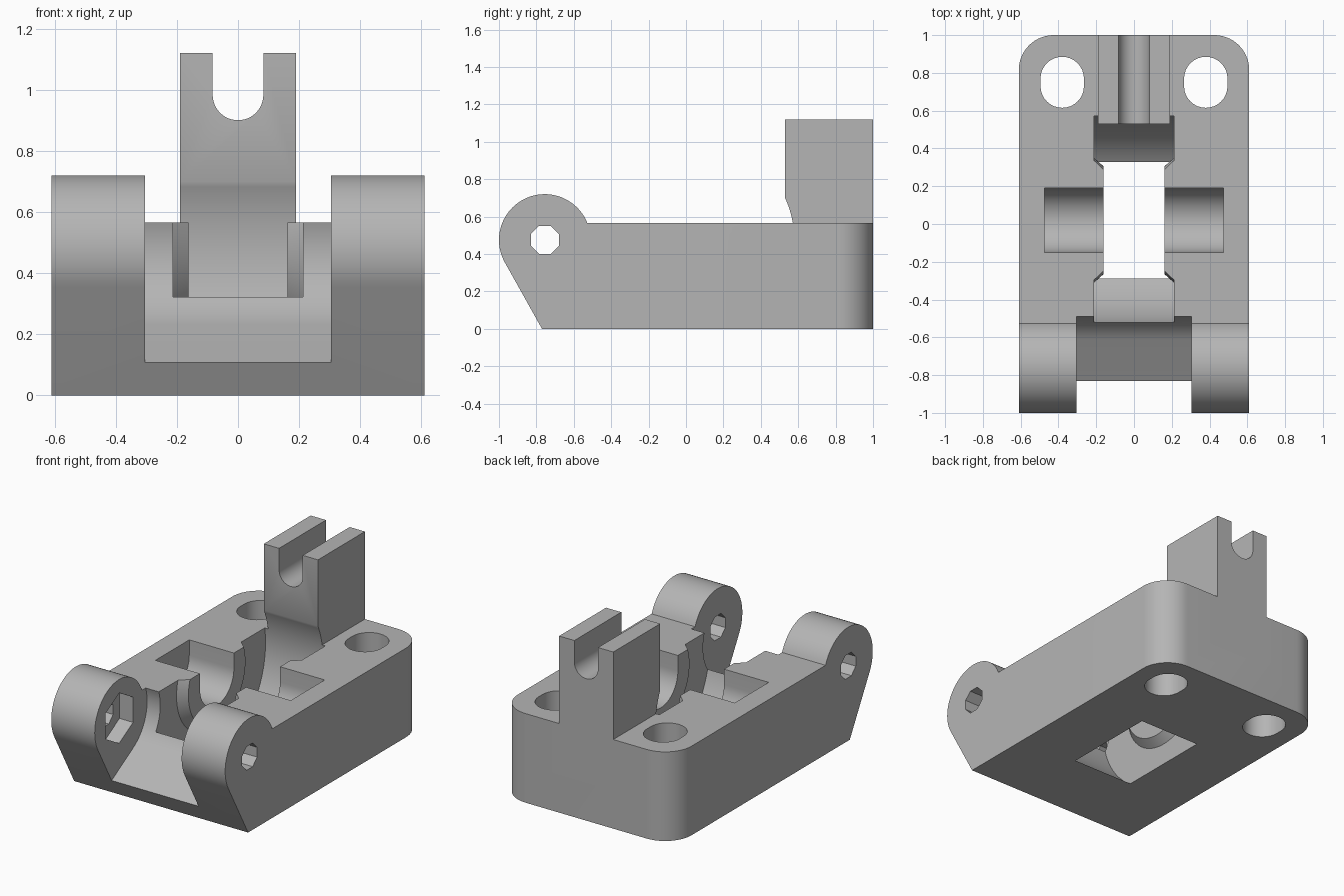
import bpy, bmesh
from math import sin, cos, pi, radians
from mathutils import Vector

cube = bpy.data.objects.get("Cube")
if cube:
    bpy.data.objects.remove(cube, do_unlink=True)

grey = bpy.data.materials.new("light_grey")
grey.use_nodes = True
COLOR = (0.46, 0.46, 0.46, 1)
grey.diffuse_color = COLOR
grey.node_tree.nodes["Principled BSDF"].inputs["Base Color"].default_value = COLOR

# Axis placement: profile (u, v) and extrusion w to x, y, z
PLACE = {
    "x": lambda u, v, w: (w, u, v),
    "y": lambda u, v, w: (u, w, v),
    "z": lambda u, v, w: (u, v, w),
}


def arc(c, r, a0, a1, n):
    """Points on an arc, angles in degrees."""
    angles = [radians(a0 + (a1 - a0) * i / n) for i in range(n + 1)]
    return [(c[0] + r * cos(a), c[1] + r * sin(a)) for a in angles]


def ring(c, r, n, turn=0):
    return arc(c, r, turn, turn + 360, n)[:-1]


def loft(name, axis, first, last, lo, hi):
    """Solid between two matching outlines along an axis."""
    bm = bmesh.new()
    a = [bm.verts.new(PLACE[axis](u, v, lo)) for u, v in first]
    b = [bm.verts.new(PLACE[axis](u, v, hi)) for u, v in last]
    bm.faces.new(a)
    bm.faces.new(b)
    for i in range(len(a)):
        j = (i + 1) % len(a)
        bm.faces.new((a[i], a[j], b[j], b[i]))
    bmesh.ops.recalc_face_normals(bm, faces=bm.faces)
    mesh = bpy.data.meshes.new(name)
    bm.to_mesh(mesh)
    bm.free()
    mesh.materials.append(grey)
    obj = bpy.data.objects.new(name, mesh)
    bpy.context.collection.objects.link(obj)
    return obj


def prism(name, axis, outline, lo, hi):
    return loft(name, axis, outline, outline, lo, hi)


def combine(target, tool, operation="DIFFERENCE"):
    """Apply a boolean and discard the tool."""
    mod = target.modifiers.new("bool", "BOOLEAN")
    mod.object, mod.operation, mod.solver = tool, operation, "EXACT"
    bpy.context.view_layer.objects.active = target
    bpy.ops.object.modifier_apply(modifier=mod.name)
    bpy.data.objects.remove(tool, do_unlink=True)


HALF, TOP = 0.61, 0.565
HINGE, AXLE = (-0.755, 0.475), (0.02, 0.468)

# Base block with round hinge end and slanted front
side = [(-0.77, 0), (1, 0), (1, TOP)] + arc(HINGE, 0.245, 21.5, 209.2, 40)
body = prism("hinged_base", "x", side, -HALF, HALF)

# Rounded rear corners
bm = bmesh.new()
bm.from_mesh(body.data)
rear = [e for e in bm.edges if all(v.co.y > 0.99 for v in e.verts)
        and abs(e.verts[0].co.x - e.verts[1].co.x) < 0.01]
bmesh.ops.bevel(bm, geom=rear, offset=0.185, segments=14, profile=0.5, affect="EDGES")
bm.to_mesh(body.data)
bm.free()

# Upright rear post
combine(body, prism("post", "z", [(-0.19, 0.53), (0.19, 0.53), (0.19, 1), (-0.19, 1)],
                    0.3, 1.12), "UNION")

# U slot through the post
slot = arc((0, 0.983), 0.083, 180, 360, 24) + [(0.083, 1.3), (-0.083, 1.3)]
combine(body, prism("post_slot", "y", slot, 0.3, 1.2))

# Pocket between the hinge ears, running out square to the slanted front
pocket = arc(HINGE, 0.28, -60, 120, 48)
slide = Vector((-cos(pi / 6), -sin(pi / 6)))
pocket += [tuple(Vector(p) + slide) for p in (pocket[-1], pocket[0])]
combine(body, prism("hinge_pocket", "x", pocket, -0.305, 0.305))

# Wheel well, leaving tapered bosses on both walls
well = prism("wheel_well", "x", ring(AXLE, 0.56, 128), -0.213, 0.213)
for s in (-1, 1):
    boss = loft("boss", "x", ring(AXLE, 0.286, 64), ring(AXLE, 0.365, 64), s * 0.162, s * 0.25)
    combine(well, boss)
combine(body, well)

# Axle trough, open at the top
trough = arc(AXLE, 0.17, 180, 360, 32) + [(AXLE[0] + 0.17, 0.8), (AXLE[0] - 0.17, 0.8)]
combine(body, prism("axle_trough", "x", trough, -0.475, 0.475))

# Elongated mounting holes
for s in (-1, 1):
    hole = arc((s * 0.38, 0.77), 0.115, 0, 180, 16) + arc((s * 0.38, 0.73), 0.115, 180, 360, 16)
    combine(body, prism("mount_hole", "z", hole, -0.1, 0.8))

# Hinge pin hole and nut recess
combine(body, prism("pin_hole", "x", ring(HINGE, 0.081, 8, 22.5), -1, 1))
combine(body, prism("nut_recess", "x", ring(HINGE, 0.16, 6, 30), -0.4, -0.2))

bpy.ops.object.select_all(action="DESELECT")
body.select_set(True)
bpy.context.view_layer.objects.active = body
bpy.ops.object.shade_smooth_by_angle(angle=radians(30))
